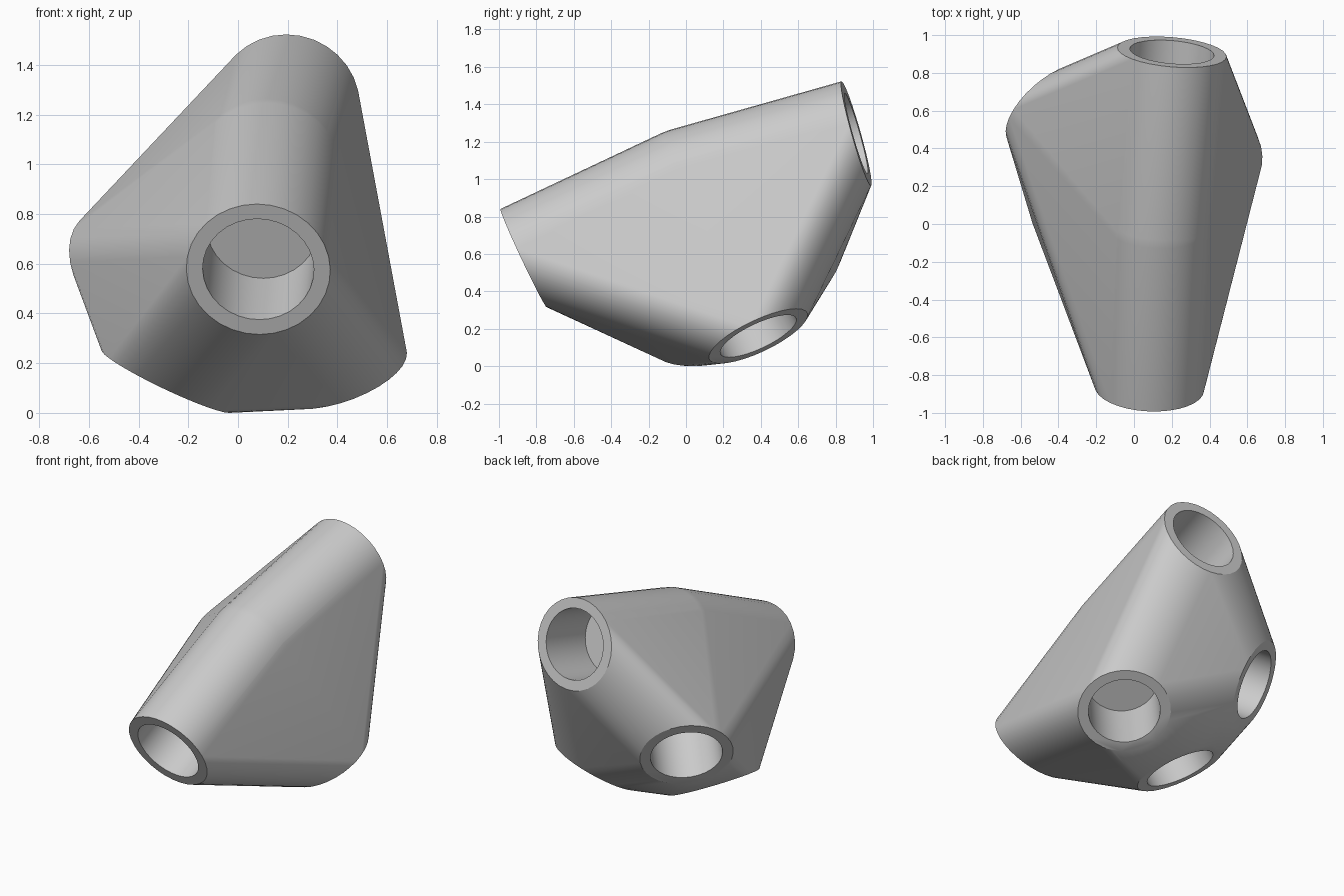
import bpy, bmesh
from mathutils import Vector, Matrix

cube = bpy.data.objects.get("Cube")
if cube:
    bpy.data.objects.remove(cube, do_unlink=True)

HUB = Vector((0.12, 0.0, 0.99))
LENGTH, OUTER, BORE, DEPTH = 0.955, 0.29, 0.224, 0.39
SIDES = 32

# Directions of the five sockets, seen from the hub
ARMS = [Vector(d).normalized() for d in (
    (-0.04, -0.87, -0.41),   # front
    (0.08, 0.92, 0.26),      # back, rising
    (0.28, 0.39, -0.82),     # lower right
    (-0.57, 0.64, -0.43),    # left
    (-0.41, 0.11, -0.86),    # bottom
)]


def add_rod(bm, axis, start, end, radius):
    """Closed cylinder along axis, between two distances from the hub."""
    turn = axis.to_track_quat('Z', 'Y').to_matrix().to_4x4()
    place = Matrix.Translation(HUB + axis * (start + end) / 2) @ turn
    bmesh.ops.create_cone(bm, cap_ends=True, segments=SIDES, radius1=radius,
                          radius2=radius, depth=end - start, matrix=place)


def make_object(name, bm):
    mesh = bpy.data.meshes.new(name)
    bm.to_mesh(mesh)
    bm.free()
    obj = bpy.data.objects.new(name, mesh)
    bpy.context.collection.objects.link(obj)
    return obj


# Body: a skin stretched over the five rods
rods = bmesh.new()
for arm in ARMS:
    add_rod(rods, arm, 0, LENGTH, OUTER)
points = [v.co.copy() for v in rods.verts]
rods.free()
bm = bmesh.new()
for p in points:
    bm.verts.new(p)
hull = bmesh.ops.convex_hull(bm, input=bm.verts[:])
inside = {g for g in hull["geom_interior"] + hull["geom_unused"]
          if isinstance(g, bmesh.types.BMVert)}
bmesh.ops.delete(bm, geom=list(inside), context='VERTS')
bmesh.ops.dissolve_limit(bm, angle_limit=0.002, verts=bm.verts[:], edges=bm.edges[:])
bmesh.ops.recalc_face_normals(bm, faces=bm.faces[:])
body = make_object("connector_body", bm)

# Blind round sockets in each end
bm = bmesh.new()
for arm in ARMS:
    add_rod(bm, arm, LENGTH - DEPTH, LENGTH + 0.2, BORE)
cutter = make_object("socket_cutter", bm)
cutter.hide_render = True
cut = body.modifiers.new("sockets", 'BOOLEAN')
cut.operation, cut.solver, cut.object = 'DIFFERENCE', 'EXACT', cutter
bpy.ops.object.select_all(action='DESELECT')
bpy.context.view_layer.objects.active = body
body.select_set(True)
bpy.ops.object.modifier_apply(modifier=cut.name)
bpy.data.objects.remove(cutter, do_unlink=True)

# Stand the part on the ground, centred
verts = body.data.vertices
low = Vector([min(v.co[i] for v in verts) for i in range(3)])
high = Vector([max(v.co[i] for v in verts) for i in range(3)])
middle = (low + high) / 2
body.data.transform(Matrix.Translation((-middle.x, -middle.y, -low.z)))

# Plain grey finish
grey = bpy.data.materials.new("plain_grey")
grey.use_nodes = True
colour = (0.6, 0.6, 0.6, 1)
grey.diffuse_color = colour
grey.node_tree.nodes["Principled BSDF"].inputs["Base Color"].default_value = colour
body.data.materials.clear()
body.data.materials.append(grey)
bpy.ops.object.shade_smooth_by_angle(angle=0.52)
